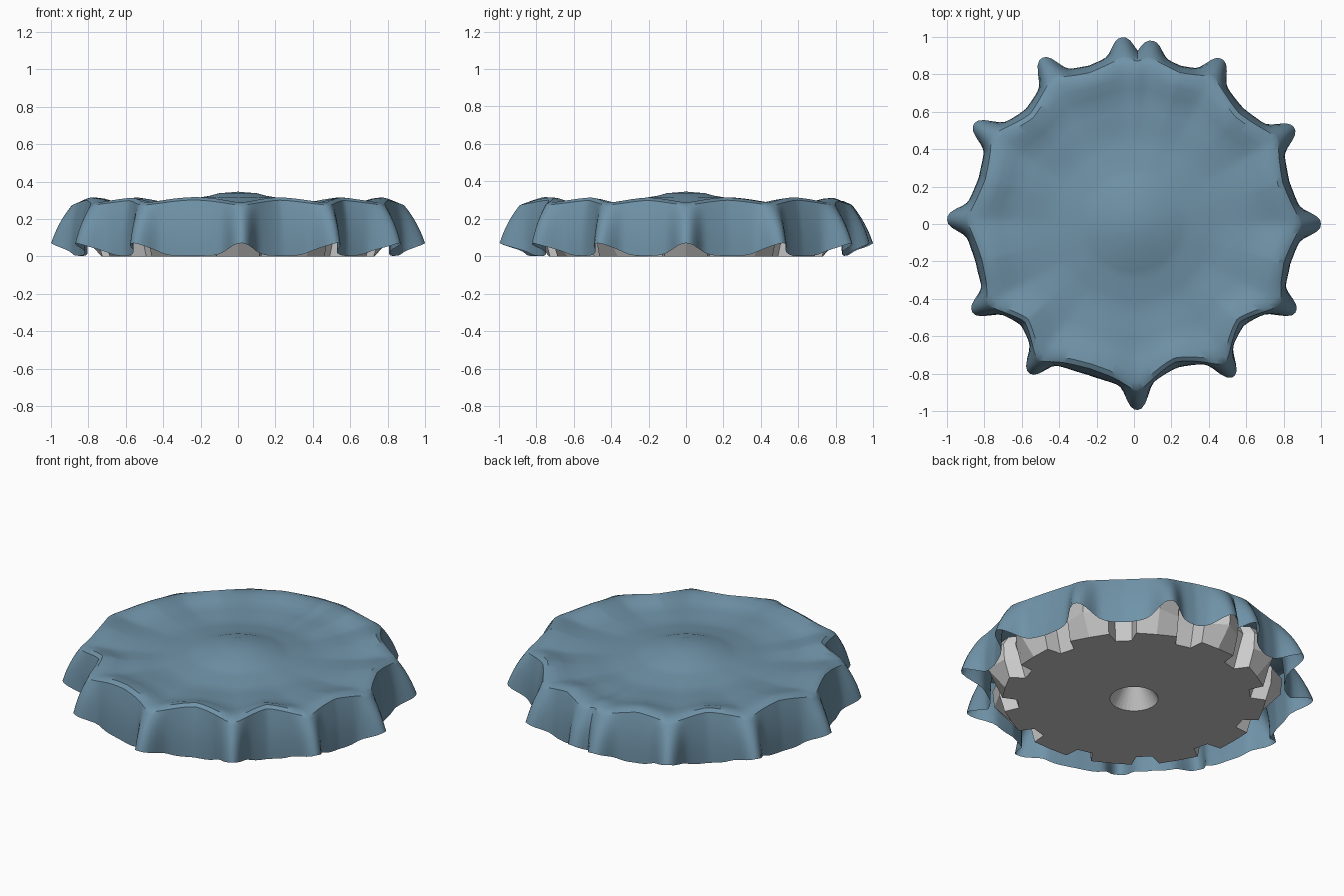
import bpy, bmesh
from math import cos, sin, pi, exp, radians

if "Cube" in bpy.data.objects:
    bpy.data.objects.remove(bpy.data.objects["Cube"])


def add_object(name, bm):
    bmesh.ops.recalc_face_normals(bm, faces=bm.faces)
    me = bpy.data.meshes.new(name)
    bm.to_mesh(me)
    bm.free()
    ob = bpy.data.objects.new(name, me)
    bpy.context.collection.objects.link(ob)
    return ob


def rings_to_bmesh(rings, centre=None, cap_end=False):
    """Bridge equal-length closed rings of points."""
    bm = bmesh.new()
    vr = [[bm.verts.new(p) for p in ring] for ring in rings]
    n = len(vr[0])
    for a, b in zip(vr, vr[1:]):
        for i in range(n):
            j = (i + 1) % n
            bm.faces.new((a[i], a[j], b[j], b[i]))
    if centre:
        c = bm.verts.new(centre)
        for i in range(n):
            bm.faces.new((c, vr[0][i], vr[0][(i + 1) % n]))
    if cap_end:
        bm.faces.new(vr[-1])
    return bm


def lerp_table(table, x, period=None):
    """Cosine interpolation through (x, value) pairs."""
    if period:
        table = ([(table[-1][0] - period, table[-1][1])] + table
                 + [(table[0][0] + period, table[0][1])])
    for (x0, v0), (x1, v1) in zip(table, table[1:]):
        if x0 <= x <= x1:
            t = (x - x0) / (x1 - x0)
            return v0 + (v1 - v0) * (1 - cos(pi * t)) / 2
    return table[-1][1]


# Cloth: folds flare out at these angles, valleys hang between them
FOLDS = [(0, 1.0), (31, 1.0), (62, 1.0), (84.5, .985), (93.5, 1.0), (119, 1.015),
         (148, 1.01), (178.5, 1.0), (208.5, .985), (235, .975), (271, .995),
         (303, .975), (331.5, .985)]
VALLEYS = [(15, .855), (47, .845), (76, .87), (105, .87), (134, .835), (163, .86),
           (193, .865), (222, .80), (253, .84), (287, .795), (317, .79), (346, .855)]
TOP = [(0, .345), (.12, .338), (.22, .318), (.36, .287), (.55, .268), (.77, .275),
       (.93, .3), (1, .303)]
SEGS = 300


def fold_amount(deg, width, power):
    best, radius = 0, 1.0
    for a, r in FOLDS:
        d = (deg - a + 180) % 360 - 180
        g = exp(-(abs(d) / width) ** power)
        if g > best:
            best, radius = g, r
    return best, radius


def cloth_column(deg):
    valley = lerp_table(VALLEYS, deg, 360)
    narrow, r_fold = fold_amount(deg, 4.2, 3)
    broad = fold_amount(deg, 9, 1.5)[0]
    sharp = .6 * narrow + .4 * broad
    rim_r = (valley - .04) * (1 - broad) + .88 * broad
    rim_z = .322 - .034 * broad
    hem_r = valley * (1 - sharp) + r_fold * sharp
    hem_z = .003 + .068 * fold_amount(deg, 5.5, 2)[0]
    col = []
    for k in range(1, 17):
        s = k / 16 * .97
        z = lerp_table(TOP, s) + (rim_z - .303) * s ** 4
        col.append((s * (.82 + (rim_r - .82) * s ** 3), z))
    for t in (.04, .1, .2, .35, .5, .65, .8, .9, 1):
        r = rim_r + (hem_r - rim_r) * t ** .9 + .01 * sin(pi * t)
        col.append((r, rim_z - .006 + (hem_z - rim_z + .006) * t))
    return col


cols = [cloth_column(360 * i / SEGS) for i in range(SEGS)]
rings = [[(r * cos(2 * pi * i / SEGS), r * sin(2 * pi * i / SEGS), z)
          for i, (r, z) in enumerate(ring)] for ring in zip(*cols)]
cloth = add_object("draped_cloth", rings_to_bmesh(rings, (0, 0, .346)))
mat = bpy.data.materials.new("cloth_blue")
mat.diffuse_color = (.16, .29, .39, 1)
mat.use_nodes = True
mat.node_tree.nodes["Principled BSDF"].inputs["Base Color"].default_value = mat.diffuse_color
cloth.data.materials.append(mat)
bpy.context.view_layer.objects.active = cloth
cloth.select_set(True)
bpy.ops.object.shade_smooth_by_angle(angle=radians(35))


# Notched low-poly base: 12 flared teeth under the folds, dished top, pit below
def tooth_ring(tip, outer, inner, z):
    pts = []
    for k in range(12):
        for off, r in ((-11, inner), (-9, outer), (0, tip), (9, outer), (11, inner)):
            a = radians(30 * k + off)
            pts.append((r * cos(a), r * sin(a), z))
    return pts


base_rings = [tooth_ring(*p) for p in (
    (.06, .06, .06, .12), (.135, .135, .135, 0), (.73, .735, .65, 0),
    (.83, .765, .68, .11), (.84, .77, .71, .21), (.78, .74, .69, .26),
    (.45, .45, .45, .245), (.12, .12, .12, .31))]
add_object("notched_base", rings_to_bmesh(base_rings, (0, 0, .12), cap_end=True))
